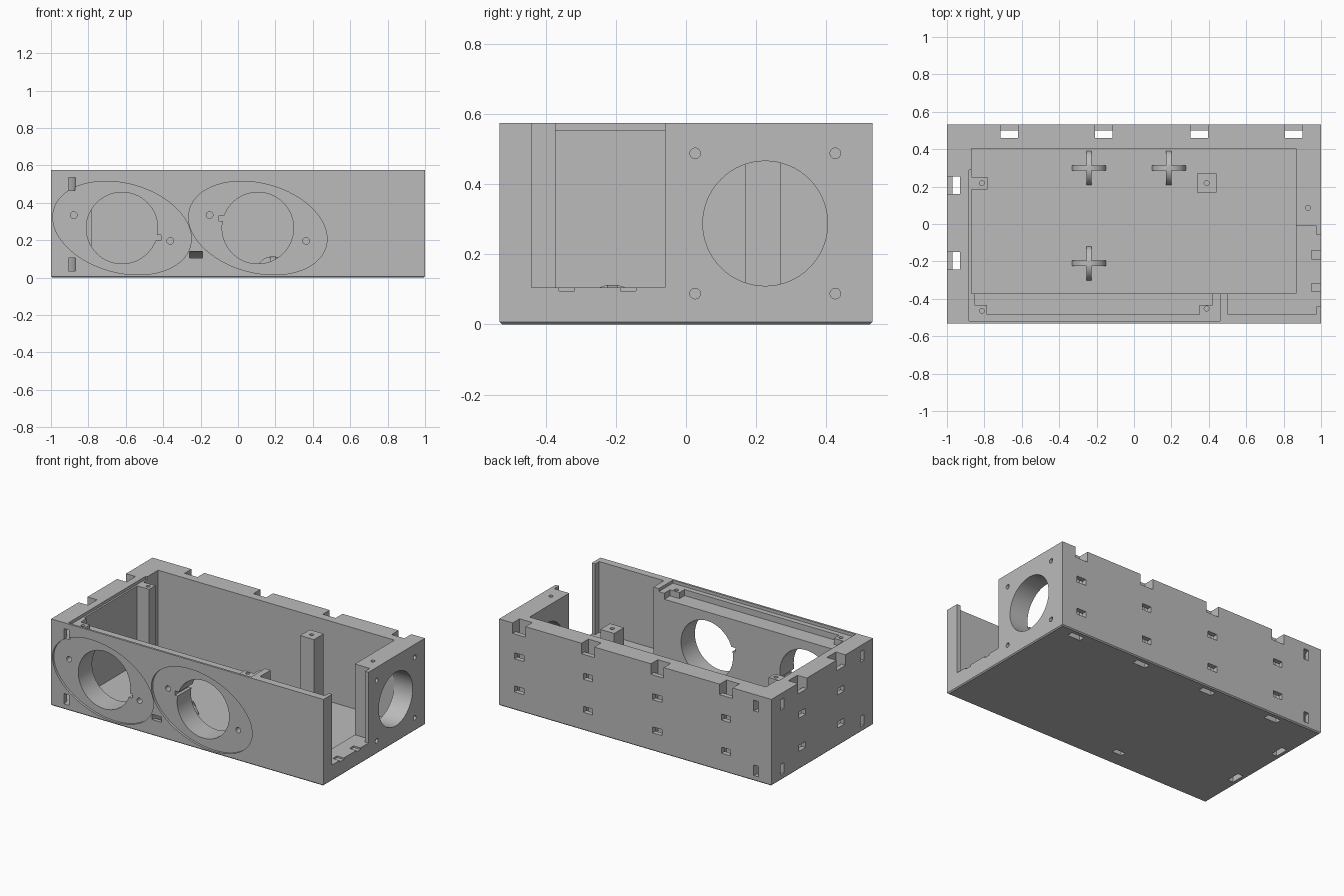
import bpy, bmesh, math
from mathutils import Matrix, Vector

old = bpy.data.objects.get("Cube")
if old:
    bpy.data.objects.remove(old, do_unlink=True)

grey = bpy.data.materials.new("plain_grey")
grey.use_nodes = True
COLOUR = (0.5, 0.5, 0.5, 1)
grey.diffuse_color = COLOUR
grey.node_tree.nodes["Principled BSDF"].inputs["Base Color"].default_value = COLOUR

# Rotations that take the local z axis to the named axis
TURN = {"x": Matrix.Rotation(math.pi / 2, 4, "Y"),
        "y": Matrix.Rotation(math.pi / 2, 4, "X"),
        "z": Matrix.Identity(4)}


def finish(bm, name):
    bmesh.ops.recalc_face_normals(bm, faces=bm.faces)
    mesh = bpy.data.meshes.new(name)
    bm.to_mesh(mesh)
    bm.free()
    mesh.materials.append(grey)
    ob = bpy.data.objects.new(name, mesh)
    bpy.context.scene.collection.objects.link(ob)
    return ob


def box(name, xs, ys, zs):
    bm = bmesh.new()
    size = [b - a for a, b in (xs, ys, zs)]
    mid = [(a + b) / 2 for a, b in (xs, ys, zs)]
    bmesh.ops.create_cube(bm, size=1, matrix=Matrix.Translation(mid) @ Matrix.Diagonal((*size, 1)))
    return finish(bm, name)


def disc(name, at, axis, rx, rz, depth, tilt=0, n=64):
    bm = bmesh.new()
    m = (Matrix.Translation(at) @ Matrix.Rotation(tilt, 4, "Y")
         @ TURN[axis] @ Matrix.Diagonal((rx, rz, depth, 1)))
    bmesh.ops.create_cone(bm, cap_ends=True, segments=n, radius1=1, radius2=1, depth=1, matrix=m)
    return finish(bm, name)


def ring(name, at, axis, r0, r1, width, half=False, n=48):
    """Band of rectangular section, whole or the upper half only."""
    bm = bmesh.new()
    m = Matrix.Translation(at) @ TURN[axis]
    count = n + 1 if half else n
    loops = []
    for i in range(count):
        t = (math.pi if half else math.tau) * i / n
        if half and axis == "x":
            t += math.pi / 2
        d = Vector((math.cos(t), math.sin(t), 0))
        w = Vector((0, 0, width / 2))
        loops.append([bm.verts.new(m @ p) for p in (d * r0 - w, d * r1 - w, d * r1 + w, d * r0 + w)])
    for i in range(n):
        a, b = loops[i], loops[(i + 1) % count]
        for k in range(4):
            j = (k + 1) % 4
            bm.faces.new((a[k], a[j], b[j], b[k]))
    if half:
        bm.faces.new(loops[0])
        bm.faces.new(loops[-1])
    return finish(bm, name)


def cut(target, cutter):
    mod = target.modifiers.new("cut", "BOOLEAN")
    mod.operation, mod.solver, mod.object = "DIFFERENCE", "EXACT", cutter
    bpy.context.view_layer.objects.active = target
    bpy.ops.object.modifier_apply(modifier=mod.name)
    bpy.data.objects.remove(cutter, do_unlink=True)


FLOOR, LEDGE, TOP, OVER = 0.04, 0.555, 0.575, 0.7

# Housing block with a small chamfer round the base
bm = bmesh.new()
bmesh.ops.create_cube(bm, size=1, matrix=Matrix.Translation((0, 0, TOP / 2))
                      @ Matrix.Diagonal((2, 1.064, TOP, 1)))
base = [e for e in bm.edges if all(v.co.z < 0.01 for v in e.verts)]
bmesh.ops.bevel(bm, geom=base, offset=0.007, segments=1, affect="EDGES")
housing = finish(bm, "housing")

# Main cavity, board recess and clearance pocket
cut(housing, box("cavity", (-0.87, 0.865), (-0.372, 0.405), (FLOOR, OVER)))
cut(housing, box("recess", (-0.882, 0.46), (-0.518, 0.29), (LEDGE, OVER)))
cut(housing, box("pocket", (-0.785, 0.35), (-0.485, -0.3), (0.515, OVER)))
cut(housing, box("pocket_side", (-0.852, 0.42), (-0.432, -0.3), (0.515, OVER)))

# Side bay with its opening and two clip notches
cut(housing, box("bay", (0.5, 0.975), (-0.482, -0.01), (0.105, OVER)))
cut(housing, box("opening", (0.9, 1.1), (-0.44, -0.06), (0.105, OVER)))
for y in (-0.34, -0.165):
    cut(housing, box("clip_notch", (0.95, 1.1), (y - 0.022, y + 0.022), (0.095, 0.2)))

# Fan port with four screw holes and a lid screw hole
cut(housing, disc("fan_port", (0.95, 0.226, 0.288), "x", 0.178, 0.178, 0.4))
for y in (0.026, 0.426):
    for z in (0.088, 0.488):
        cut(housing, disc("fan_screw", (0.97, y, z), "x", 0.015, 0.015, 0.16, n=24))
cut(housing, disc("lid_screw", (0.93, 0.087, TOP), "z", 0.013, 0.013, 0.16, n=24))

# Front ports: shallow tilted oval, round hole, key notch, two screws
TILT = math.radians(15)
for cx, side in ((-0.62, 1), (0.106, -1)):
    cut(housing, disc("oval", (cx, -0.537, 0.265), "y", 0.378, 0.238, 0.04, TILT))
    cut(housing, disc("port", (cx, -0.45, 0.265), "y", 0.191, 0.191, 0.4))
    kx, kz = cx + side * 0.19, 0.265 - side * 0.052
    cut(housing, box("key", (kx - 0.018, kx + 0.018), (-0.6, -0.3), (kz - 0.014, kz + 0.014)))
    for s in (-1, 1):
        cut(housing, disc("port_screw", (cx + s * 0.258, -0.5, 0.265 - s * 0.069), "y",
                          0.018, 0.018, 0.14, n=24))

# Tie slots: vertical channel, top notch and two windows
WINDOWS = (0.14, 0.36)
for x in (-0.667, -0.162, 0.348, 0.853):
    w = (x - 0.047, x + 0.047)
    cut(housing, box("channel", w, (0.46, 0.5), (-0.1, OVER)))
    cut(housing, box("notch", w, (0.46, 0.6), (0.505, OVER)))
    for z in WINDOWS:
        cut(housing, box("window", (x - 0.034, x + 0.034), (0.47, 0.6), (z - 0.02, z + 0.02)))
for y in (0.207, -0.197):
    w = (y - 0.047, y + 0.047)
    cut(housing, box("channel", (-0.97, -0.93), w, (-0.1, OVER)))
    cut(housing, box("notch", (-1.1, -0.93), w, (0.505, OVER)))
    for z in WINDOWS:
        cut(housing, box("window", (-1.1, -0.94), (y - 0.034, y + 0.034), (z - 0.02, z + 0.02)))

# Curved tie channels through the corners and the lower front edge
for y in (-0.532, 0.532):
    for z in (0.07, 0.5):
        cut(housing, ring("corner_loop", (-1, y, z), "z", 0.095, 0.13, 0.07))
cut(housing, ring("edge_loop", (-0.225, -0.532, 0), "x", 0.105, 0.14, 0.07))

# Board posts and their screw holes
free_post = box("free_post", (0.338, 0.44), (0.168, 0.27), (FLOOR - 0.01, LEDGE))
wall_post = box("wall_post", (-0.875, -0.782), (0.185, 0.25), (FLOOR - 0.01, LEDGE))
for ob, x, y in ((free_post, 0.388, 0.219), (wall_post, -0.813, 0.219),
                 (housing, 0.388, -0.452), (housing, -0.813, -0.465)):
    cut(ob, disc("post_screw", (x, y, LEDGE), "z", 0.013, 0.013, 0.14, n=24))

# Crossed tie arches on the floor
arches = []
for x, y in ((-0.24, 0.3), (0.186, 0.3), (-0.24, -0.21)):
    for axis in "xy":
        # the half band must span upwards from the floor
        arch = ring("tie_arch_" + axis, (x, y, 0.02), axis, 0.065, 0.093, 0.028, half=True)
        arches.append(arch)

for ob in (housing, free_post, wall_post, *arches):
    bpy.ops.object.select_all(action="DESELECT")
    ob.select_set(True)
    bpy.context.view_layer.objects.active = ob
    bpy.ops.object.shade_smooth_by_angle(angle=math.radians(30))
